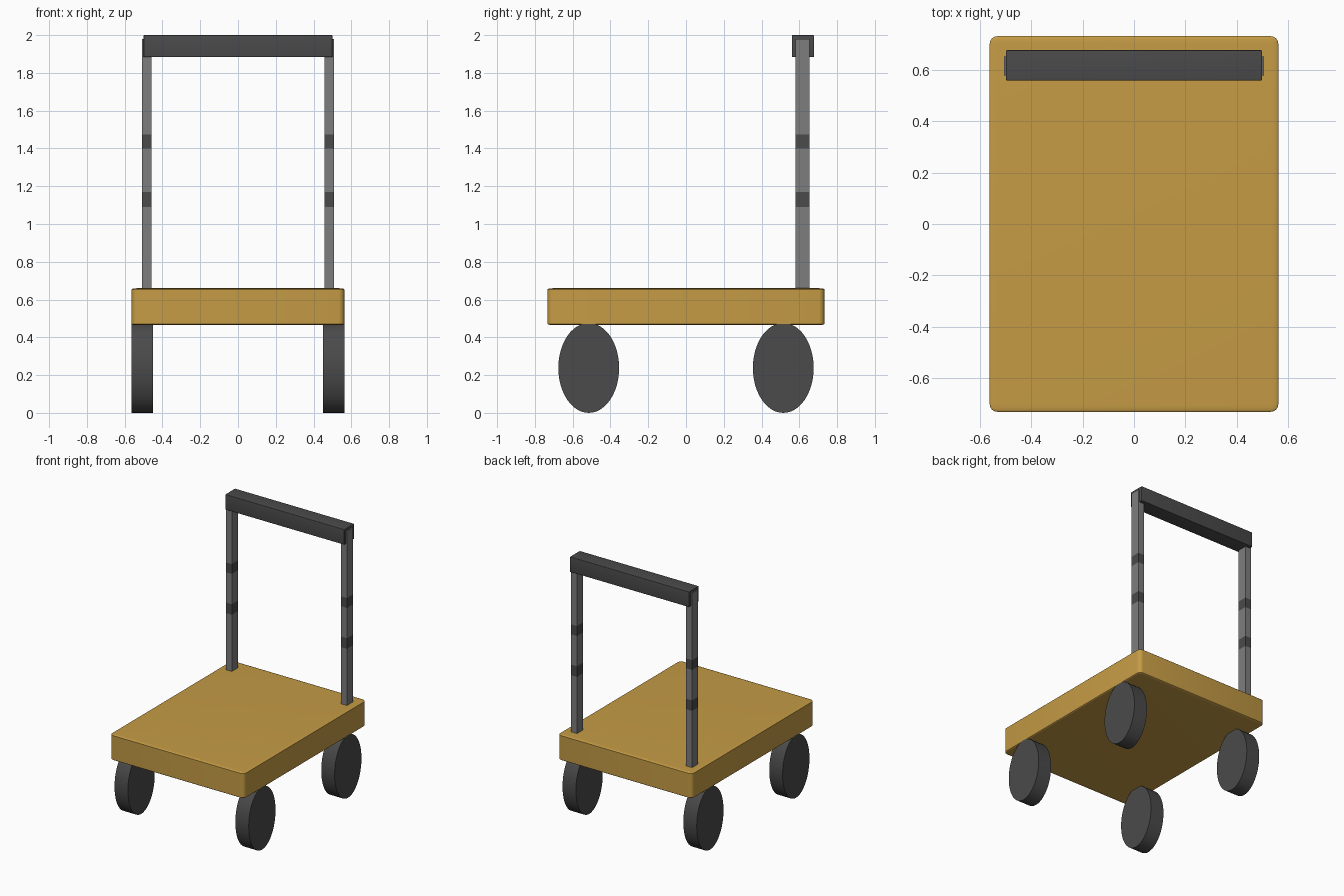
import bpy, bmesh, math
from mathutils import Matrix

if "Cube" in bpy.data.objects:
    bpy.data.objects.remove(bpy.data.objects["Cube"], do_unlink=True)


def material(name, rgb):
    m = bpy.data.materials.new(name)
    m.use_nodes = True
    m.diffuse_color = (*rgb, 1)
    m.node_tree.nodes["Principled BSDF"].inputs["Base Color"].default_value = (*rgb, 1)
    return m


wood = material("golden_wood", (0.56, 0.33, 0.06))
steel = material("grey_steel", (0.205, 0.205, 0.205))
rubber = material("dark_rubber", (0.069, 0.069, 0.069))


def finish(bm, name, mats, smooth=False):
    mesh = bpy.data.meshes.new(name)
    bm.to_mesh(mesh)
    bm.free()
    ob = bpy.data.objects.new(name, mesh)
    bpy.context.collection.objects.link(ob)
    for m in mats:
        mesh.materials.append(m)
    if smooth:
        bpy.ops.object.select_all(action='DESELECT')
        ob.select_set(True)
        bpy.context.view_layer.objects.active = ob
        bpy.ops.object.shade_smooth_by_angle(angle=math.radians(35))
    return ob


def box(lo, hi, bevel=None):
    """Box between two corners; bevel gives the rounding along x, y and z."""
    size = [h - l for l, h in zip(lo, hi)]
    mid = [(l + h) / 2 for l, h in zip(lo, hi)]
    round_by = bevel or (1, 1, 1)
    bm = bmesh.new()
    bmesh.ops.create_cube(bm, size=1)
    bmesh.ops.scale(bm, vec=[s / r for s, r in zip(size, round_by)], verts=bm.verts)
    if bevel:
        bmesh.ops.bevel(bm, geom=bm.edges[:], offset=1, segments=4, profile=0.5,
                        affect='EDGES')
        bmesh.ops.scale(bm, vec=round_by, verts=bm.verts)
    bmesh.ops.translate(bm, vec=mid, verts=bm.verts)
    return bm


# Deck
finish(box((-0.563, -0.733, 0.465), (0.563, 0.733, 0.66), (0.03, 0.03, 0.006)),
       "deck", [wood], smooth=True)

# Push handle
finish(box((-0.5, 0.56, 1.884), (0.5, 0.678, 2.0), (0.004, 0.004, 0.004)),
       "push_handle", [rubber], smooth=True)

bands = [(1.09, 1.17), (1.4, 1.475)]
for side, s in (("left", 1), ("right", -1)):
    # Upright posts with dark bands cut into their faces
    x = sorted((s * 0.458, s * 0.508))
    bm = box((x[0], 0.58, 0.62), (x[1], 0.653, 1.98))
    for z in [z for band in bands for z in band]:
        bmesh.ops.bisect_plane(bm, geom=bm.verts[:] + bm.edges[:] + bm.faces[:],
                               plane_co=(0, 0, z), plane_no=(0, 0, 1))
    for f in bm.faces:
        z = f.calc_center_median().z
        f.material_index = int(any(lo < z < hi for lo, hi in bands))
    finish(bm, side + "_post", [steel, rubber])

    # Oval wheels
    for end, y in (("front", -0.515), ("back", 0.515)):
        bm = bmesh.new()
        bmesh.ops.create_cone(bm, cap_ends=True, segments=48, radius1=1, radius2=1,
                              depth=0.112)
        bmesh.ops.rotate(bm, matrix=Matrix.Rotation(math.pi / 2, 3, 'Y'), verts=bm.verts)
        bmesh.ops.scale(bm, vec=(1, 0.161, 0.238), verts=bm.verts)
        bmesh.ops.translate(bm, vec=(s * 0.507, y, 0.238), verts=bm.verts)
        finish(bm, end + "_" + side + "_wheel", [rubber], smooth=True)
